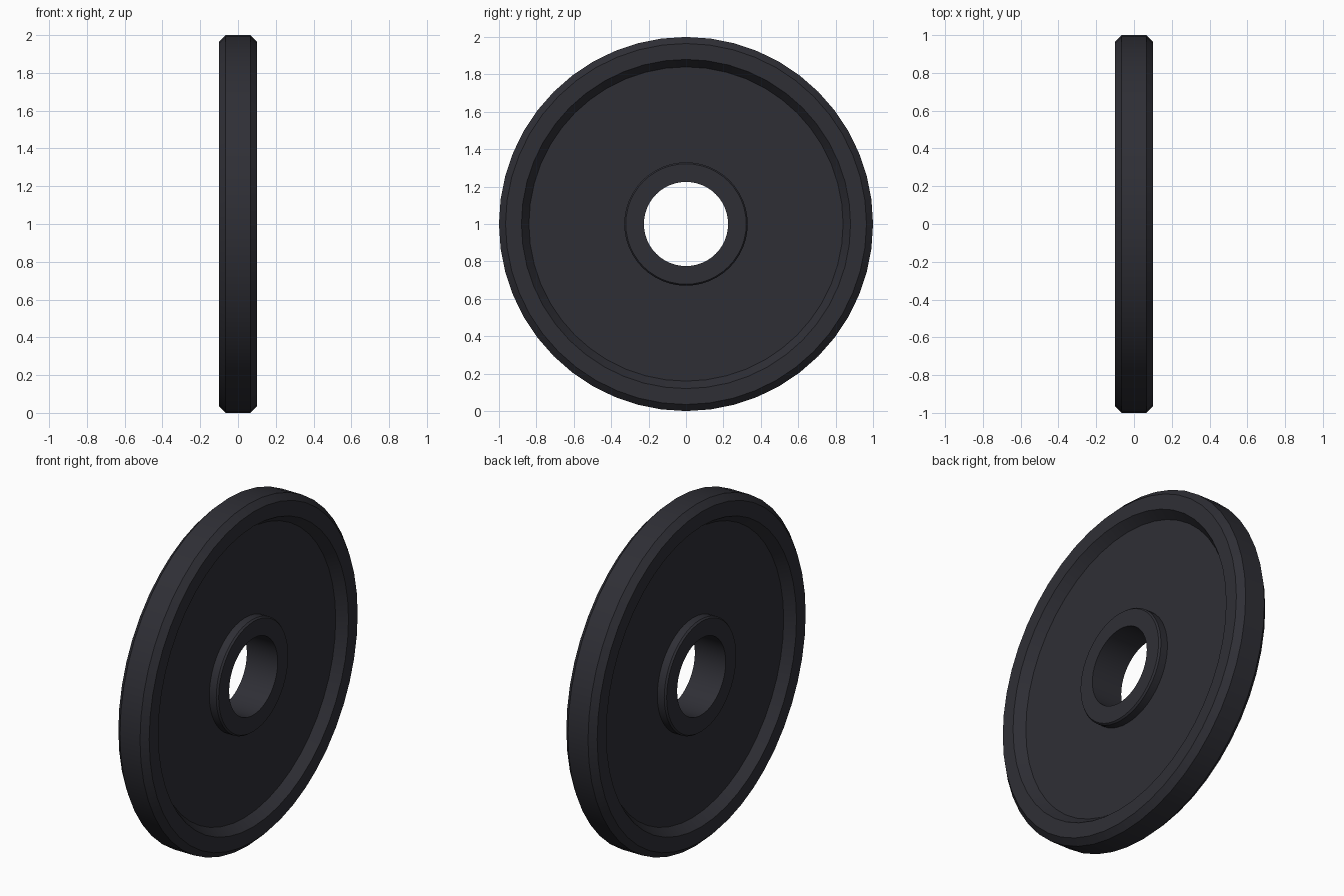
import bpy
import bmesh
from math import sin, cos, pi, radians

cube = bpy.data.objects.get("Cube")
if cube:
    bpy.data.objects.remove(cube, do_unlink=True)

SEGMENTS = 48

# Dark rubber-coated iron
iron = bpy.data.materials.new("charcoal_iron")
iron.use_nodes = True
colour = (0.028, 0.028, 0.036, 1)
iron.diffuse_color = colour
shader = iron.node_tree.nodes["Principled BSDF"]
shader.inputs["Base Color"].default_value = colour
shader.inputs["Roughness"].default_value = 0.6


def lathe(name, half_profile):
    """Mirror (x, radius) points across x = 0 and revolve the closed loop about x."""
    loop = half_profile + [(-x, r) for x, r in reversed(half_profile)]
    bm = bmesh.new()
    rings = []
    for i in range(SEGMENTS):
        a = 2 * pi * i / SEGMENTS
        rings.append([bm.verts.new((x, r * sin(a), r * cos(a))) for x, r in loop])
    for i, ring in enumerate(rings):
        following = rings[(i + 1) % SEGMENTS]
        for j in range(len(loop)):
            k = (j + 1) % len(loop)
            bm.faces.new((ring[j], ring[k], following[k], following[j]))
    bmesh.ops.recalc_face_normals(bm, faces=bm.faces)
    mesh = bpy.data.meshes.new(name)
    bm.to_mesh(mesh)
    bm.free()
    mesh.materials.append(iron)
    obj = bpy.data.objects.new(name, mesh)
    obj.location.z = 1
    bpy.context.collection.objects.link(obj)
    bpy.ops.object.select_all(action='DESELECT')
    obj.select_set(True)
    bpy.context.view_layer.objects.active = obj
    bpy.ops.object.shade_smooth_by_angle(angle=radians(30))
    return obj


# Recessed disc with a raised, chamfered rim
lathe("plate_disc", [(0.045, 0.28), (0.045, 0.84), (0.1, 0.88),
                     (0.1, 0.965), (0.065, 1.0)])

# Raised hub ring around the open bore
lathe("hub_ring", [(0.1, 0.225), (0.1, 0.322), (0.09, 0.33), (0.03, 0.33)])
